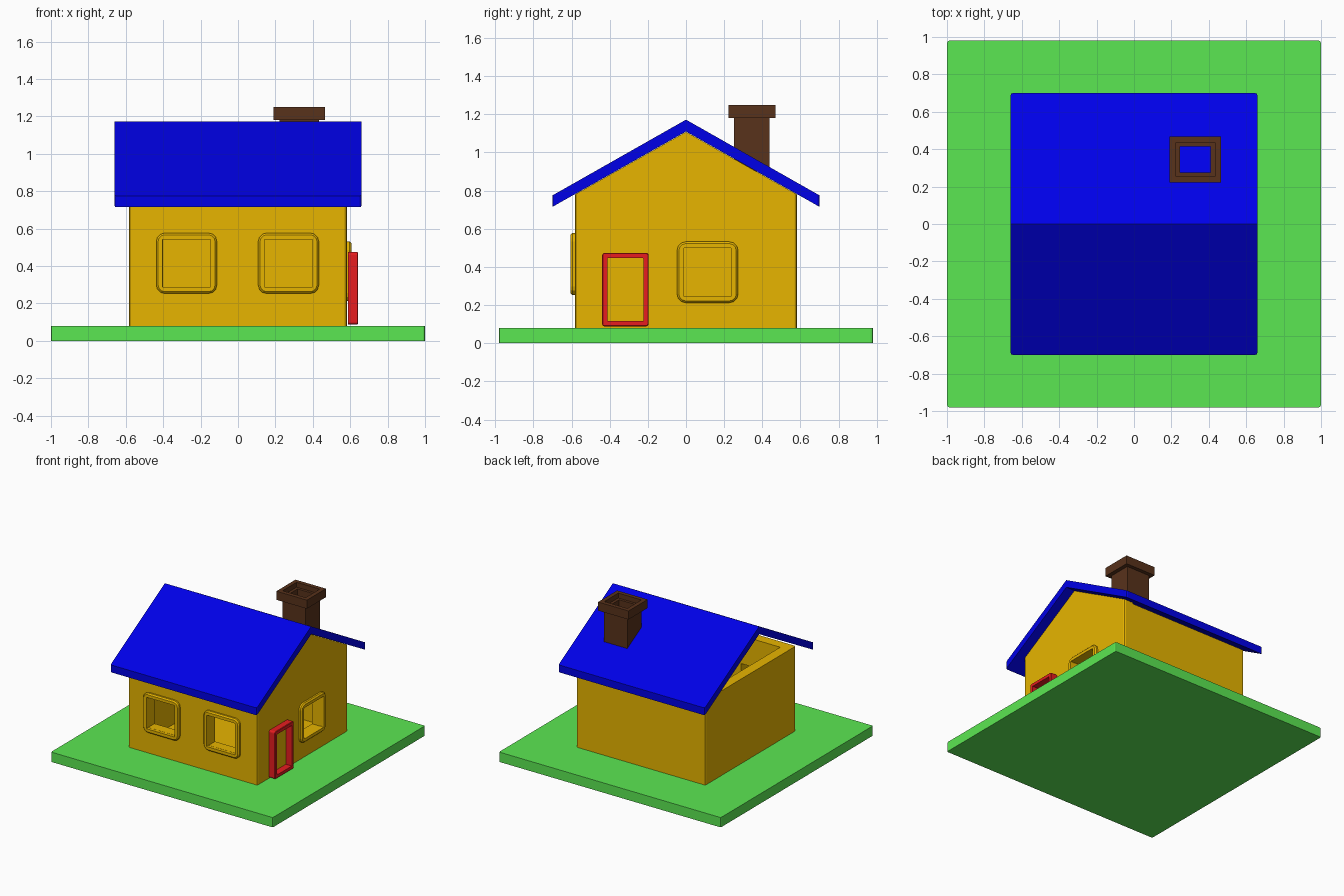
import bpy, bmesh, math

if "Cube" in bpy.data.objects:
    bpy.data.objects.remove(bpy.data.objects["Cube"])


def material(name, rgb):
    m = bpy.data.materials.new(name)
    m.diffuse_color = (*rgb, 1)
    m.use_nodes = True
    m.node_tree.nodes["Principled BSDF"].inputs["Base Color"].default_value = m.diffuse_color
    return m


GREEN = material("grass_green", (0.105, 0.80, 0.085))
GOLD = material("wall_gold", (0.80, 0.46, 0.0))
BLUE = material("roof_blue", (0.0, 0.0, 0.80))
RED = material("door_red", (0.80, 0.012, 0.014))
BROWN = material("chimney_brown", (0.098, 0.032, 0.011))


def finish(name, bm, mat):
    bmesh.ops.recalc_face_normals(bm, faces=bm.faces)
    me = bpy.data.meshes.new(name)
    bm.to_mesh(me)
    bm.free()
    me.materials.append(mat)
    ob = bpy.data.objects.new(name, me)
    bpy.context.collection.objects.link(ob)
    return ob


def prism(name, mat, profile, half_x, bevel=0.0, pick=None):
    """Extrude a (y, z) profile along x and bevel the picked edges."""
    bm = bmesh.new()
    rows = [[bm.verts.new((x, y, z)) for y, z in profile] for x in (-half_x, half_x)]
    n = len(profile)
    for i in range(n):
        j = (i + 1) % n
        bm.faces.new((rows[0][i], rows[0][j], rows[1][j], rows[1][i]))
    bm.faces.new(rows[0])
    bm.faces.new(rows[1])
    if bevel:
        edges = [e for e in bm.edges if pick(e)]
        bmesh.ops.bevel(bm, geom=edges, offset=bevel, segments=2, profile=0.5, affect='EDGES')
    return finish(name, bm, mat)


def vertical(e):
    a, b = e.verts
    return abs(a.co.x - b.co.x) < 1e-4 and abs(a.co.y - b.co.y) < 1e-4


def cut(target, x0, x1, y0, y1, z0, z1):
    """Subtract a box from the target."""
    box = prism("cutter", GOLD, [(y0, z0), (y1, z0), (y1, z1), (y0, z1)], (x1 - x0) / 2)
    box.location.x = (x0 + x1) / 2
    box.hide_render = True
    mod = target.modifiers.new("cut", 'BOOLEAN')
    mod.operation, mod.solver, mod.object = 'DIFFERENCE', 'EXACT', box
    bpy.context.view_layer.objects.active = target
    bpy.ops.object.modifier_apply(modifier=mod.name)
    bpy.data.objects.remove(box)


def ring(name, mat, half_u, half_v, sections, place, segs=3):
    """Closed frame from (inset, corner radius, depth) sections."""
    bm = bmesh.new()
    loops = []
    for inset, r, d in sections:
        loop = []
        for k, (su, sv) in enumerate(((1, 1), (-1, 1), (-1, -1), (1, -1))):
            cu, cv = su * (half_u - inset - r), sv * (half_v - inset - r)
            for s in range(segs + 1):
                a = math.pi / 2 * (k + s / max(segs, 1))
                u, v = cu + r * math.cos(a), cv + r * math.sin(a)
                loop.append(bm.verts.new(place(u, v, d)))
        loops.append(loop)
    n = len(loops[0])
    for a, b in zip(loops, loops[1:] + loops[:1]):
        for i in range(n):
            j = (i + 1) % n
            bm.faces.new((a[i], a[j], b[j], b[i]))
    return finish(name, bm, mat)


# Lawn slab
prism("lawn", GREEN, [(-0.98, 0), (0.98, 0), (0.98, 0.08), (-0.98, 0.08)], 1.0, 0.012, vertical)

# House walls: hollow, open above, with the raised gable on the right end only
house = prism("house_walls", GOLD,
              [(-0.582, 0.08), (0.582, 0.08), (0.582, 0.78), (0, 1.108), (-0.582, 0.78)],
              0.582, 0.014, vertical)
cut(house, -1, 0.5, -1, 1, 0.77, 2)
cut(house, -0.5, 0.5, -0.5, 0.5, 0.11, 2)

# Windows: openings with rounded raised frames
frame = [(0, 0.045, -0.01), (0, 0.045, 0.014), (0.010, 0.035, 0.024),
         (0.034, 0.004, 0.024), (0.034, 0.004, -0.01)]
H = 0.127
for label, cx in (("left", -0.275), ("right", 0.27)):
    cut(house, cx - H, cx + H, -0.7, -0.45, 0.415 - H, 0.415 + H)
    ring("front_window_frame_" + label, GOLD, 0.162, 0.162, frame,
         lambda u, v, d, cx=cx: (cx + u, -0.582 - d, 0.415 + v))
cut(house, 0.45, 0.7, 0.113 - H, 0.113 + H, 0.372 - H, 0.372 + H)
ring("side_window_frame", GOLD, 0.16, 0.16, frame,
     lambda u, v, d: (0.582 + d, 0.113 + u, 0.372 + v))

# Door frame standing just off the gable wall
ring("door_frame", RED, 0.122, 0.193,
     [(0, 0.014, 0.006), (0, 0.014, 0.056), (0.004, 0.010, 0.06),
      (0.028, 0.002, 0.06), (0.028, 0.002, 0.006)],
     lambda u, v, d: (0.582 + d, -0.318 + u, 0.281 + v))

# Roof: folded slab with vertical eaves and slightly rounded corners
prism("roof", BLUE,
      [(-0.70, 0.715), (0, 1.11), (0.70, 0.715), (0.70, 0.775), (0, 1.172), (-0.70, 0.775)],
      0.66, 0.012, vertical)

# Chimney: hollow stack with a wider collar
def chimney(u, v, d):
    return 0.328 + u, 0.345 + v, d


ring("chimney_stack", BROWN, 0.105, 0.093,
     [(0, 0, 0.90), (0, 0, 1.21), (0.024, 0, 1.21), (0.024, 0, 0.90)], chimney, 0)
ring("chimney_collar", BROWN, 0.137, 0.123,
     [(0, 0, 1.18), (0, 0, 1.25), (0.033, 0, 1.25), (0.033, 0, 1.18)], chimney, 0)
